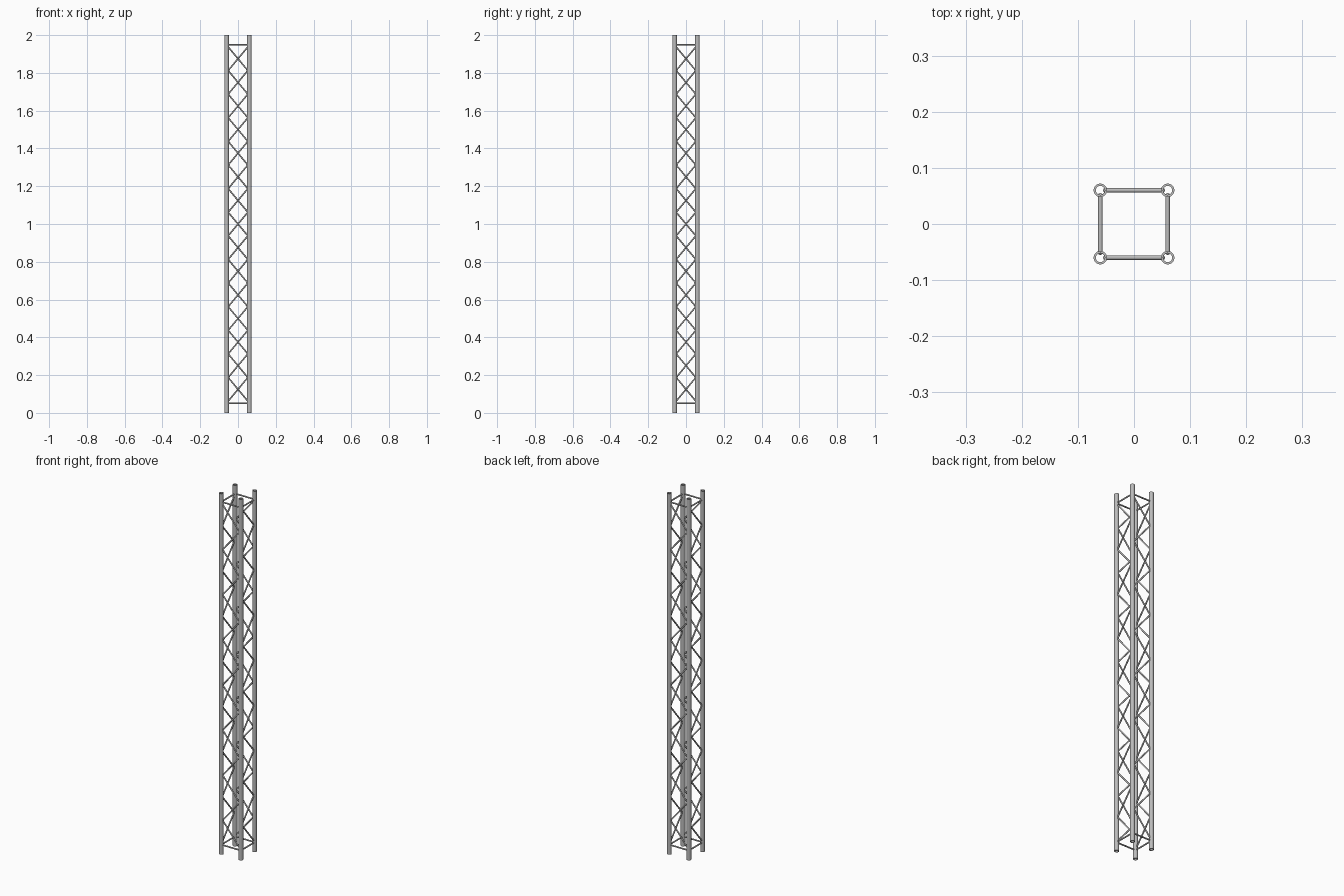
import bpy
import bmesh
import math
from mathutils import Vector, Matrix

cube = bpy.data.objects.get("Cube")
if cube:
    bpy.data.objects.remove(cube, do_unlink=True)

HEIGHT, HALF = 2.0, 0.06
CHORD_OUTER, CHORD_INNER, ROD = 0.012, 0.008, 0.004
BAYS, PITCH = 15, 0.125

metal = bpy.data.materials.new("brushed_aluminium")
metal.use_nodes = True
colour = (0.5, 0.5, 0.5, 1)
metal.diffuse_color = colour
metal.node_tree.nodes["Principled BSDF"].inputs["Base Color"].default_value = colour


def finish(bm, name):
    mesh = bpy.data.meshes.new(name)
    bmesh.ops.recalc_face_normals(bm, faces=bm.faces)
    bm.to_mesh(mesh)
    bm.free()
    mesh.materials.append(metal)
    obj = bpy.data.objects.new(name, mesh)
    bpy.context.collection.objects.link(obj)
    bpy.ops.object.select_all(action="DESELECT")
    obj.select_set(True)
    bpy.context.view_layer.objects.active = obj
    bpy.ops.object.shade_smooth_by_angle(angle=math.radians(40))


def add_rod(bm, start, end):
    axis = end - start
    place = Matrix.Translation((start + end) / 2) @ axis.to_track_quat("Z", "Y").to_matrix().to_4x4()
    bmesh.ops.create_cone(bm, cap_ends=True, segments=12, radius1=ROD, radius2=ROD,
                          depth=axis.length, matrix=place)


# Hollow corner tubes: a closed wall profile spun round the tube axis
def chord(name, x, y):
    bm = bmesh.new()
    wall = [(CHORD_INNER, 0), (CHORD_OUTER, 0), (CHORD_OUTER, HEIGHT), (CHORD_INNER, HEIGHT)]
    verts = [bm.verts.new((x + r, y, z)) for r, z in wall]
    edges = [bm.edges.new((verts[i], verts[i - 1])) for i in range(4)]
    bmesh.ops.spin(bm, geom=verts + edges, cent=(x, y, 0), axis=(0, 0, 1),
                   angle=math.tau, steps=24)
    bmesh.ops.remove_doubles(bm, verts=bm.verts, dist=0.0001)
    finish(bm, name)


for side, x in (("right", -HALF), ("left", HALF)):
    for end, y in (("front", -HALF), ("back", HALF)):
        chord(f"{end}_{side}_chord", x, y)

# Each side has two level rods and one zigzag, turned about the centre
for turn, side in enumerate(("front", "left", "back", "right")):
    spin = Matrix.Rotation(turn * math.pi / 2, 4, "Z")

    def point(x, z):
        return spin @ Vector((x, -HALF, z))

    bm = bmesh.new()
    for z in (0.05, HEIGHT - 0.05):
        add_rod(bm, point(-HALF + CHORD_INNER, z), point(HALF - CHORD_INNER, z))
    finish(bm, f"{side}_level_rods")

    bm = bmesh.new()
    reach = HALF - CHORD_INNER
    for bay in range(BAYS):
        x = reach if bay % 2 == 0 else -reach
        z = PITCH * (bay + 0.5)
        add_rod(bm, point(x, z), point(-x, z + PITCH))
    finish(bm, f"{side}_zigzag_bracing")
